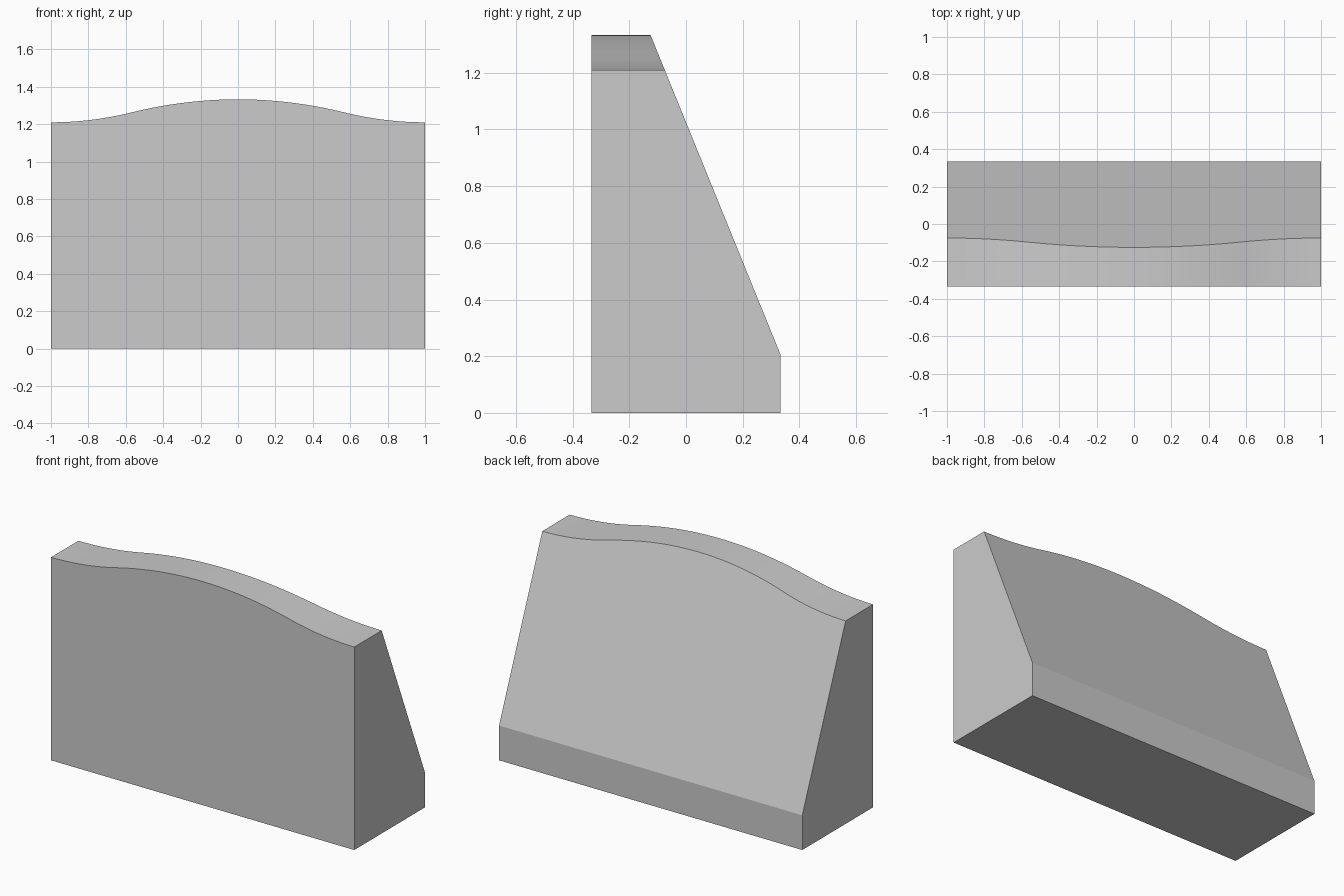
import bpy, bmesh, math

if "Cube" in bpy.data.objects:
    bpy.data.objects.remove(bpy.data.objects["Cube"])

HALF_W, FRONT, BACK = 1.0, -0.333, 0.333
LIP, LOW, HIGH = 0.207, 1.21, 1.333
TURN = 0.57                                   # where the crown changes curvature
SLOPE = (-0.125 - BACK) / (HIGH - LIP)        # y change per unit z on the back
STEPS = 40


def crown(x):
    """Height of the wavy top: convex in the middle, concave at the ends."""
    a, rise = abs(x), HIGH - LOW
    if a < TURN:
        return HIGH - rise * a * a / TURN
    return LOW + rise * (1 - a) ** 2 / (1 - TURN)


def section(x):
    """Side outline of the block at one position along its width."""
    z = crown(x)
    return [(FRONT, 0), (BACK, 0), (BACK, LIP), (BACK + SLOPE * (z - LIP), z), (FRONT, z)]


# Wedge block: side outlines joined across the width
bm = bmesh.new()
rings = []
for i in range(STEPS + 1):
    x = -HALF_W + 2 * HALF_W * i / STEPS
    rings.append([bm.verts.new((x, y, z)) for y, z in section(x)])
for a, b in zip(rings, rings[1:]):
    for k in range(5):
        n = (k + 1) % 5
        bm.faces.new((a[k], a[n], b[n], b[k]))
# End caps
bm.faces.new(rings[0])
bm.faces.new(rings[-1])
bmesh.ops.recalc_face_normals(bm, faces=bm.faces)

mesh = bpy.data.meshes.new("sloped_block")
bm.to_mesh(mesh)
bm.free()
block = bpy.data.objects.new("sloped_block", mesh)
bpy.context.collection.objects.link(block)

# Smooth crown, crisp edges elsewhere
bpy.context.view_layer.objects.active = block
block.select_set(True)
bpy.ops.object.shade_smooth_by_angle(angle=math.radians(15))
